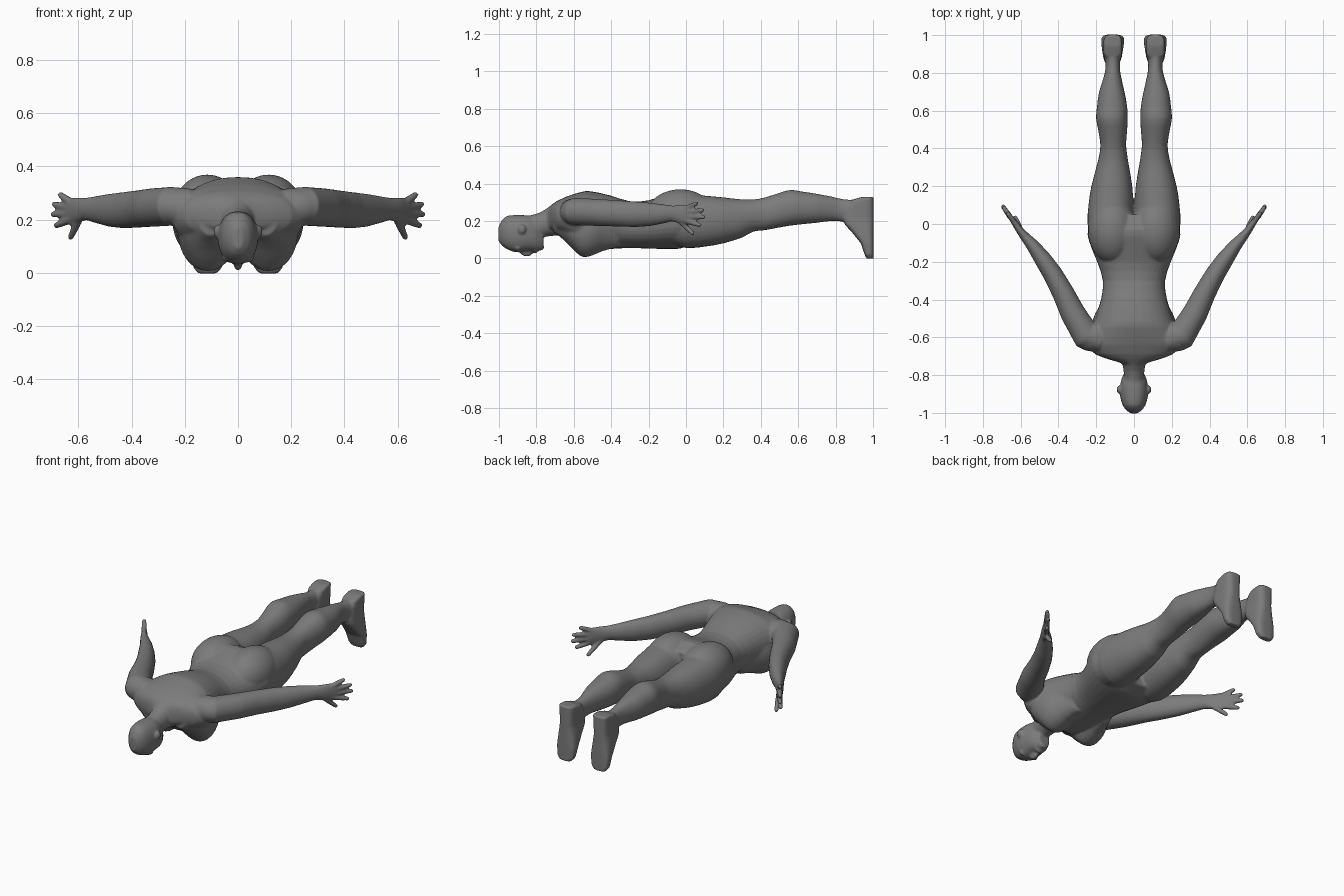
import bpy, bmesh
from math import cos, sin, pi, copysign
from mathutils import Vector, Matrix

bm = bmesh.new()
SEG = 32
X, Y, Z = Vector((1, 0, 0)), Vector((0, 1, 0)), Vector((0, 0, 1))


def loft(rings, power=1.0):
    """Skin closed super-ellipse rings given as (centre, half axis u, half axis v)."""
    def p(t):
        return copysign(abs(t) ** power, t)
    loops = []
    for c, u, v in rings:
        loops.append([bm.verts.new(c + u * p(cos(2 * pi * i / SEG)) + v * p(sin(2 * pi * i / SEG)))
                      for i in range(SEG)])
    for a, b in zip(loops, loops[1:]):
        for i in range(SEG):
            j = (i + 1) % SEG
            bm.faces.new((a[i], a[j], b[j], b[i]))
    bm.faces.new(loops[0][::-1])
    bm.faces.new(loops[-1])


def rounded(rows):
    """Insert a curved midpoint between neighbouring rows."""
    out = [rows[0]]
    for i in range(len(rows) - 1):
        a, b, c, d = rows[max(i - 1, 0)], rows[i], rows[i + 1], rows[min(i + 2, len(rows) - 1)]
        mid = [(9 * (q + r) - p - s) / 16 for p, q, r, s in zip(a, b, c, d)]
        mid[0] = (b[0] + c[0]) / 2
        out += [mid, c]
    return out


def along_y(rows, s=1, power=1.0):
    """Rows of (y, x0, x1, z0, z1)."""
    loft([(Vector((s * (a + b) / 2, y, (c + d) / 2)), X * (b - a) / 2, Z * (d - c) / 2)
          for y, a, b, c, d in rounded(rows)], power)


def central(rows, power=1.0):
    """Rows of (y, half width, z0, z1), centred on x = 0."""
    along_y([(y, -w, w, c, d) for y, w, c, d in rows], 1, power)


def limb(rows, s=1):
    """Tube through rows of (x, y, z, horizontal radius, vertical radius)."""
    pts = [Vector((s * r[0], r[1], r[2])) for r in rows]
    rings = []
    for i, r in enumerate(rows):
        d = pts[min(i + 1, len(pts) - 1)] - pts[max(i - 1, 0)]
        u = d.cross(Z).normalized()
        v = u.cross(d).normalized()
        rings.append((pts[i], u * r[3], v * r[4]))
    loft(rings)


def blob(c, r, s=1):
    m = Matrix.Translation((s * c[0], c[1], c[2])) @ Matrix.Diagonal((*r, 1))
    bmesh.ops.create_icosphere(bm, subdivisions=4, radius=1, matrix=m)


# torso
central([(-.74, .06, .14, .27), (-.715, .14, .15, .29), (-.69, .205, .13, .307),
         (-.64, .25, .10, .33), (-.57, .235, .05, .352), (-.52, .212, .04, .36),
         (-.40, .175, .05, .335), (-.30, .165, .055, .305), (-.20, .195, .052, .31),
         (-.10, .235, .05, .342), (-.03, .245, .052, .355), (.05, .19, .08, .32)], .9)

# neck and head
central([(-.86, .05, .11, .225), (-.78, .055, .11, .245),
         (-.72, .07, .12, .283), (-.66, .13, .12, .32)])
central([(-1.002, .02, .09, .17), (-.985, .043, .068, .203), (-.96, .06, .05, .226),
         (-.92, .072, .034, .231), (-.88, .075, .033, .231), (-.84, .071, .038, .228),
         (-.80, .058, .036, .205), (-.763, .036, .048, .15)], .9)
blob((0, -.852, .034), (.016, .034, .025))    # nose
blob((0, -.806, .04), (.026, .014, .013))     # lips
blob((0, -.776, .06), (.03, .018, .018))      # chin

for s in (1, -1):
    blob((.03, -.9, .055), (.032, .016, .017), s)      # brow
    blob((.077, -.877, .155), (.015, .022, .026), s)   # ear
    blob((.215, -.597, .247), (.108, .078, .073), s)   # shoulder
    blob((.115, -.03, .235), (.128, .18, .134), s)     # buttock

    # chest
    along_y([(-.71, .05, .15, .14, .28), (-.64, .015, .215, .085, .29), (-.58, .004, .224, .025, .29),
             (-.545, .004, .224, .006, .29), (-.5, .01, .216, .016, .28), (-.45, .02, .192, .037, .27),
             (-.36, .04, .15, .06, .25)], s)

    # leg
    along_y([(-.1, .0, .225, .08, .31), (0, .0, .246, .055, .345), (.1, .003, .241, .062, .335),
             (.2, .009, .226, .08, .326), (.3, .025, .20, .11, .315), (.36, .035, .185, .143, .315),
             (.42, .042, .178, .15, .325), (.5, .036, .19, .165, .35), (.56, .034, .201, .175, .366),
             (.62, .036, .196, .182, .357), (.7, .05, .185, .19, .345), (.78, .068, .16, .2, .33),
             (.83, .075, .15, .197, .318), (.88, .073, .154, .19, .313), (.95, .07, .158, .2, .318)], s, .92)

    # foot, lofted from toes up to heel: (z, x0, x1, y0)
    loft([(Vector((s * (a + b) / 2, (y + 1.003) / 2, z)), X * (b - a) / 2, Y * (1.003 - y) / 2)
          for z, a, b, y in [(-.002, .08, .15, .966), (.02, .06, .168, .955), (.08, .052, .174, .935),
                             (.13, .056, .171, .895), (.18, .062, .166, .85), (.21, .066, .162, .84),
                             (.28, .064, .162, .86), (.312, .064, .162, .885), (.328, .068, .158, .94)]], .6)

    # arm and palm
    limb([(.17, -.62, .25, .06, .065), (.25, -.595, .25, .076, .073), (.325, -.47, .245, .066, .072),
          (.375, -.365, .24, .058, .07), (.43, -.265, .235, .052, .068), (.48, -.19, .235, .046, .062),
          (.535, -.115, .238, .035, .05), (.57, -.075, .24, .027, .042), (.6, -.04, .236, .021, .047),
          (.632, .008, .231, .017, .053), (.643, .025, .231, .013, .048)], s)

    # fingers and thumb: (root, tip)
    for a, b in [((.628, .0, .265), (.672, .063, .297)), ((.632, .005, .245), (.696, .096, .258)),
                 ((.632, .005, .222), (.7, .102, .22)), ((.628, .0, .2), (.688, .08, .176)),
                 ((.59, -.05, .215), (.632, .043, .127))]:
        a, b = Vector(a), Vector(b)
        limb([(*a, .015, .015), (*a.lerp(b, .6), .014, .0135), (*a.lerp(b, .92), .012, .0115),
              (*b, .007, .007)], s)

# fuse all the parts into one skin
bmesh.ops.recalc_face_normals(bm, faces=bm.faces[:])
mesh = bpy.data.meshes.new("body")
bm.to_mesh(mesh)
bm.free()
body = bpy.data.objects.new("body", mesh)
bpy.context.collection.objects.link(body)
skin = bpy.data.materials.new("dark_grey")
skin.diffuse_color = (.2, .2, .2, 1)
mesh.materials.append(skin)
fuse = body.modifiers.new("fuse", 'REMESH')
fuse.mode = 'VOXEL'
fuse.voxel_size = .006
fuse.use_smooth_shade = True
soften = body.modifiers.new("soften", 'SMOOTH')
soften.factor = .5
soften.iterations = 7
thin = body.modifiers.new("thin", 'DECIMATE')
thin.ratio = .3
